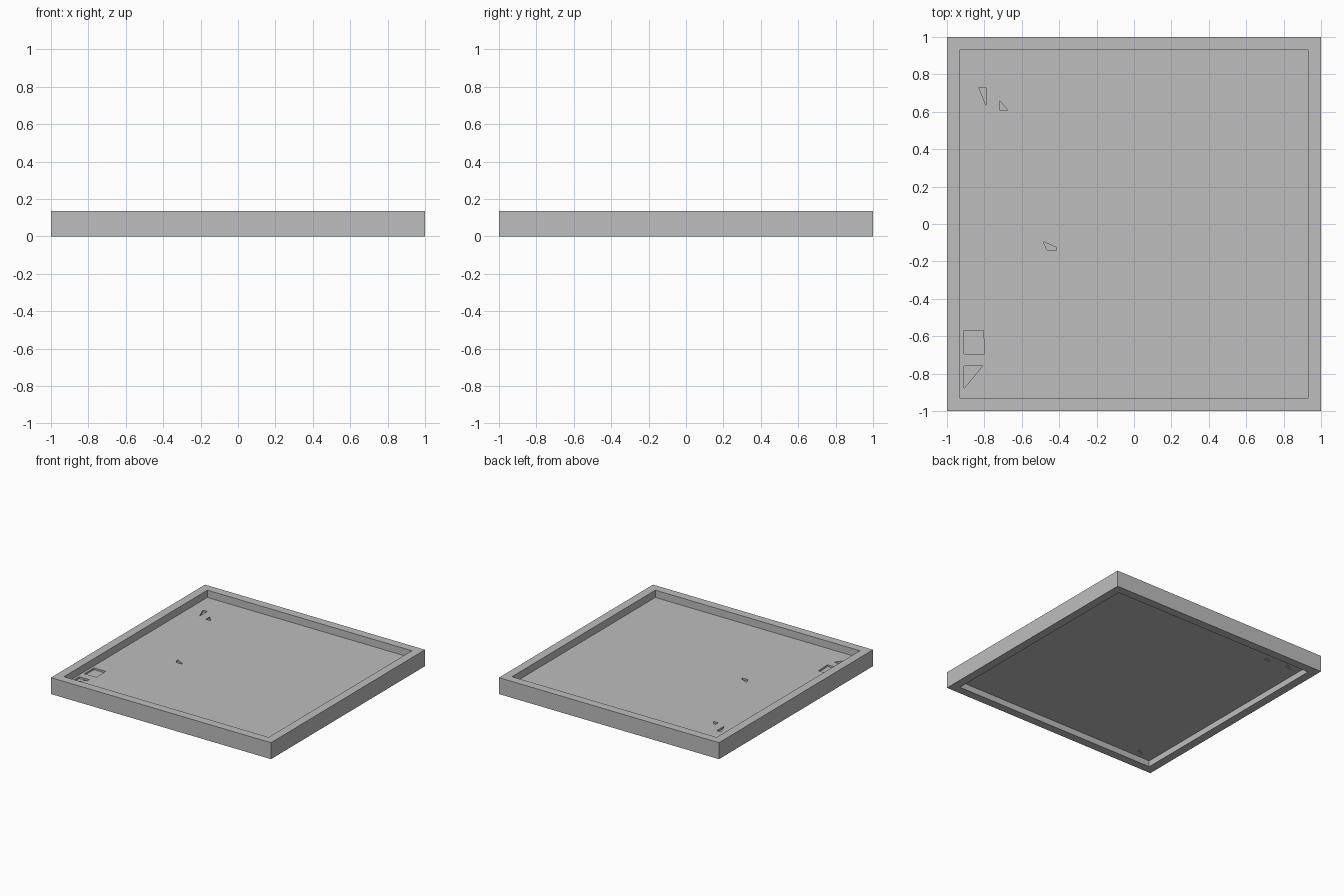
import bpy
import bmesh

cube = bpy.data.objects.get("Cube")
if cube:
    bpy.data.objects.remove(cube, do_unlink=True)

HEIGHT = 0.135
INNER = 0.93            # half width of the recessed panel
PANEL_TOP, PANEL_BOTTOM = 0.075, 0.05

# Plain grey material
grey = bpy.data.materials.new("plain grey")
grey.use_nodes = True
color = (0.515, 0.515, 0.515, 1)
grey.diffuse_color = color
bsdf = next(n for n in grey.node_tree.nodes if n.type == 'BSDF_PRINCIPLED')
bsdf.inputs["Base Color"].default_value = color


def prism(name, outline, z0, z1):
    """Extrude a flat outline from z0 up to z1."""
    bm = bmesh.new()
    base = bm.faces.new([bm.verts.new((x, y, z0)) for x, y in outline])
    new = bmesh.ops.extrude_face_region(bm, geom=[base])["geom"]
    bmesh.ops.translate(bm, vec=(0, 0, z1 - z0),
                        verts=[v for v in new if isinstance(v, bmesh.types.BMVert)])
    bmesh.ops.recalc_face_normals(bm, faces=bm.faces)
    mesh = bpy.data.meshes.new(name)
    bm.to_mesh(mesh)
    bm.free()
    mesh.materials.append(grey)
    obj = bpy.data.objects.new(name, mesh)
    bpy.context.collection.objects.link(obj)
    return obj


def rect(x, y, w, h):
    return [(x - w, y - h), (x + w, y - h), (x + w, y + h), (x - w, y + h)]


def carve(target, name, outline, z0, z1):
    """Cut a pocket out of the target and discard the cutter."""
    cutter = prism(name, outline, z0, z1)
    cutter.hide_render = True
    mod = target.modifiers.new(name, 'BOOLEAN')
    mod.operation, mod.solver, mod.object = 'DIFFERENCE', 'EXACT', cutter
    bpy.context.view_layer.objects.active = target
    bpy.ops.object.modifier_apply(modifier=mod.name)
    bpy.data.objects.remove(cutter, do_unlink=True)


# Square slab with a raised rim on both sides
tray = prism("framed_panel", rect(0, 0, 1, 1), 0, HEIGHT)
carve(tray, "upper_pocket", rect(0, 0, INNER, INNER), PANEL_TOP, HEIGHT + 0.1)
carve(tray, "lower_pocket", rect(0, 0, INNER, INNER), -0.1, PANEL_BOTTOM)

# Small chips in the upper face
upper_chips = [
    [(-0.83, 0.73), (-0.79, 0.63), (-0.79, 0.73)],
    [(-0.72, 0.66), (-0.72, 0.61), (-0.675, 0.61)],
    [(-0.485, -0.095), (-0.465, -0.14), (-0.415, -0.14), (-0.415, -0.125)],
    [(-0.91, -0.57), (-0.91, -0.695), (-0.80, -0.695), (-0.805, -0.57)],
    [(-0.91, -0.76), (-0.91, -0.88), (-0.81, -0.76)],
]
for chip in upper_chips:
    carve(tray, "upper_chip", chip, PANEL_TOP - 0.015, PANEL_TOP + 0.02)

# Small chips in the underside
for x, y in [(-0.64, 0.81), (-0.83, 0.83), (-0.80, -0.87)]:
    chip = [(x - 0.03, y - 0.02), (x + 0.02, y - 0.02), (x + 0.03, y + 0.02)]
    carve(tray, "lower_chip", chip, PANEL_BOTTOM - 0.02, PANEL_BOTTOM + 0.008)
